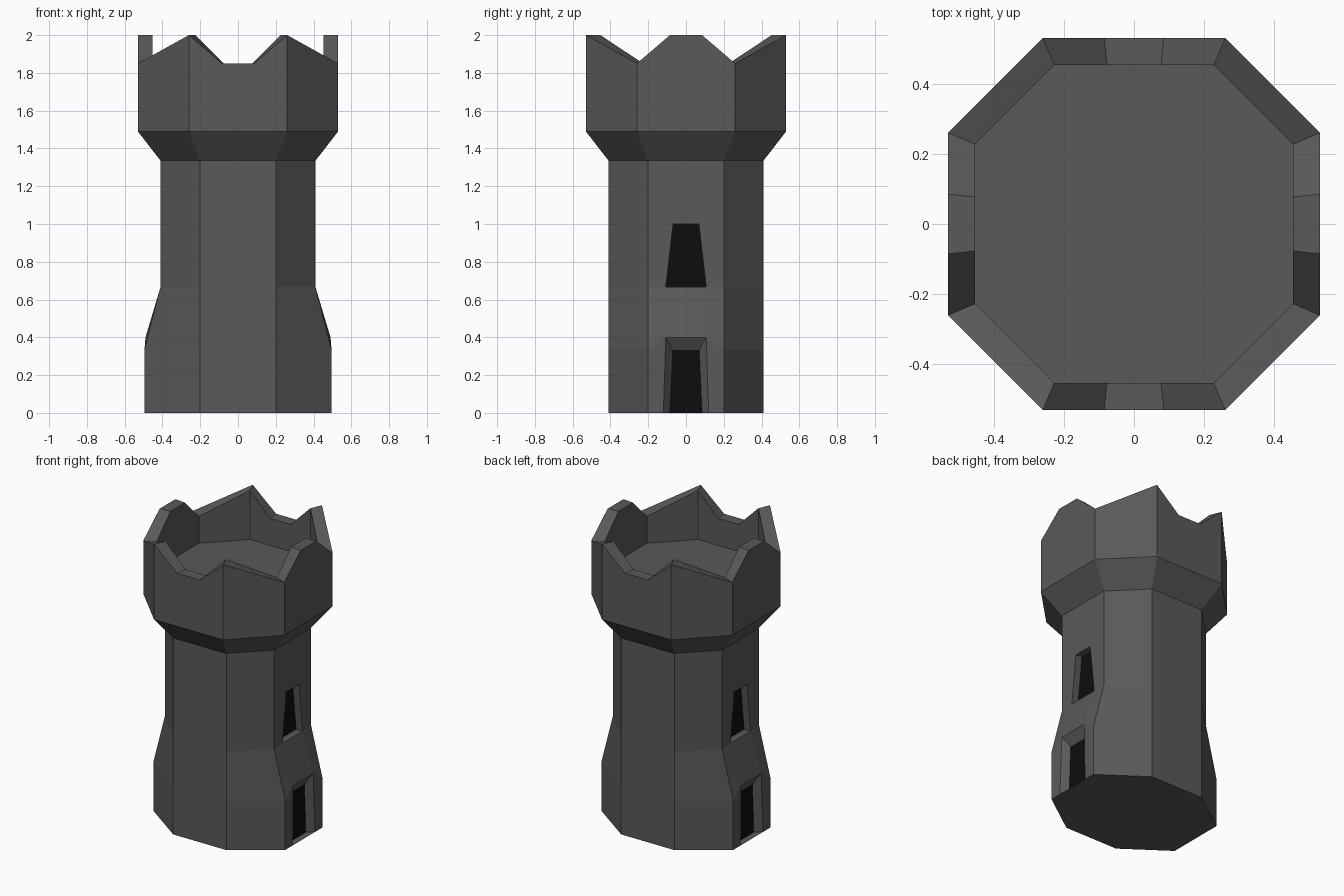
import bpy, bmesh
from mathutils import Vector

if "Cube" in bpy.data.objects:
    bpy.data.objects.remove(bpy.data.objects["Cube"])


def material(name, value):
    m = bpy.data.materials.new(name)
    m.diffuse_color = (value, value, value, 1)
    m.use_nodes = True
    m.node_tree.nodes["Principled BSDF"].inputs["Base Color"].default_value = m.diffuse_color
    return m


def build(name, quarter, mat, recalc=True):
    """Reflect a list of quarter faces (x > 0, y > 0) into all four quadrants."""
    bm = bmesh.new()
    for sx in (1, -1):
        for sy in (1, -1):
            for face in quarter:
                pts = [Vector((x * sx, y * sy, z)) for x, y, z in face]
                if sx * sy < 0:
                    pts.reverse()
                bm.faces.new([bm.verts.new(p) for p in pts])
    bmesh.ops.remove_doubles(bm, verts=bm.verts[:], dist=0.0005)
    if recalc:
        bmesh.ops.recalc_face_normals(bm, faces=bm.faces[:])
    me = bpy.data.meshes.new(name)
    bm.to_mesh(me)
    bm.free()
    me.materials.append(mat)
    ob = bpy.data.objects.new(name, me)
    bpy.context.collection.objects.link(ob)
    return ob


def mid(p):
    return (p[0], 0, p[2])


def strips(rings):
    """Quads between successive rings of points."""
    return [(a[i], a[i + 1], b[i + 1], b[i])
            for a, b in zip(rings, rings[1:]) for i in range(len(a) - 1)]


stone = material("stone", 0.1)
dark = material("dark_opening", 0.004)

# Shaft: octagonal walls, flared at the foot on the two door sides
levels = [(0, 0.495), (0.335, 0.495), (0.667, 0.41), (1.335, 0.41)]
shaft = strips([[(0, 0.41, z), (0.2, 0.41, z), (w, 0.2, z)] for z, w in levels])
A, C, E, H = [(w, 0.2, z) for z, w in levels]

# Door and window outlines on the wall, and at the back of each recess
door_bot, door_top = (0.495, 0.12, 0), (0.49, 0.107, 0.40)
door_bot_in, door_top_in = (0.45, 0.085, 0), (0.45, 0.07, 0.333)
win_bot, win_top = (0.41, 0.107, 0.667), (0.41, 0.068, 1.0)
win_bot_in, win_top_in = (0.362, 0.107, 0.667), (0.362, 0.068, 1.0)

# Wall around the openings
shaft += [
    (door_bot, A, C, door_top),
    (door_top, C, E, win_bot),
    (mid(door_top), door_top, win_bot, mid(win_bot)),
    (win_bot, E, H, win_top),
    (mid(win_top), win_top, H, mid(H)),
]
# Reveals of the two recesses
for b, t, bi, ti in ((door_bot, door_top, door_bot_in, door_top_in),
                     (win_bot, win_top, win_bot_in, win_top_in)):
    shaft += [(b, t, ti, bi), (t, mid(t), mid(ti), ti), (mid(b), b, bi, mid(bi))]
# Underside
shaft.append(((0, 0, 0), (0, 0.41, 0), (0.2, 0.41, 0), A, door_bot_in, mid(door_bot_in)))
shaft.append((A, door_bot, door_bot_in))
build("tower_shaft", shaft, stone)

# Dark door and window panels
for name, b, t in (("doors", door_bot_in, door_top_in), ("windows", win_bot_in, win_top_in)):
    build(name, [(mid(b), b, t, mid(t))], dark, recalc=False)


# Parapet: flared collar, outer wall, zigzag rim, inner wall and floor
def ring(apothem, half, notch, heights):
    xy = [(0, apothem), (notch, apothem), (half, apothem),
          (apothem, half), (apothem, notch), (apothem, 0)]
    return [(x, y, z) for (x, y), z in zip(xy, heights)]


rim = [1.85, 1.85, 2.0, 1.85, 2.0, 2.0]
floor = ring(0.453, 0.227, 0.077, [1.667] * 6)
parapet = strips([
    ring(0.41, 0.2, 0.066, [1.335] * 6),
    ring(0.53, 0.26, 0.085, [1.49] * 6),
    ring(0.53, 0.26, 0.085, rim),
    ring(0.453, 0.227, 0.077, rim),
    floor,
])
parapet.append([(0, 0, 1.667)] + floor)
build("parapet", parapet, stone)
